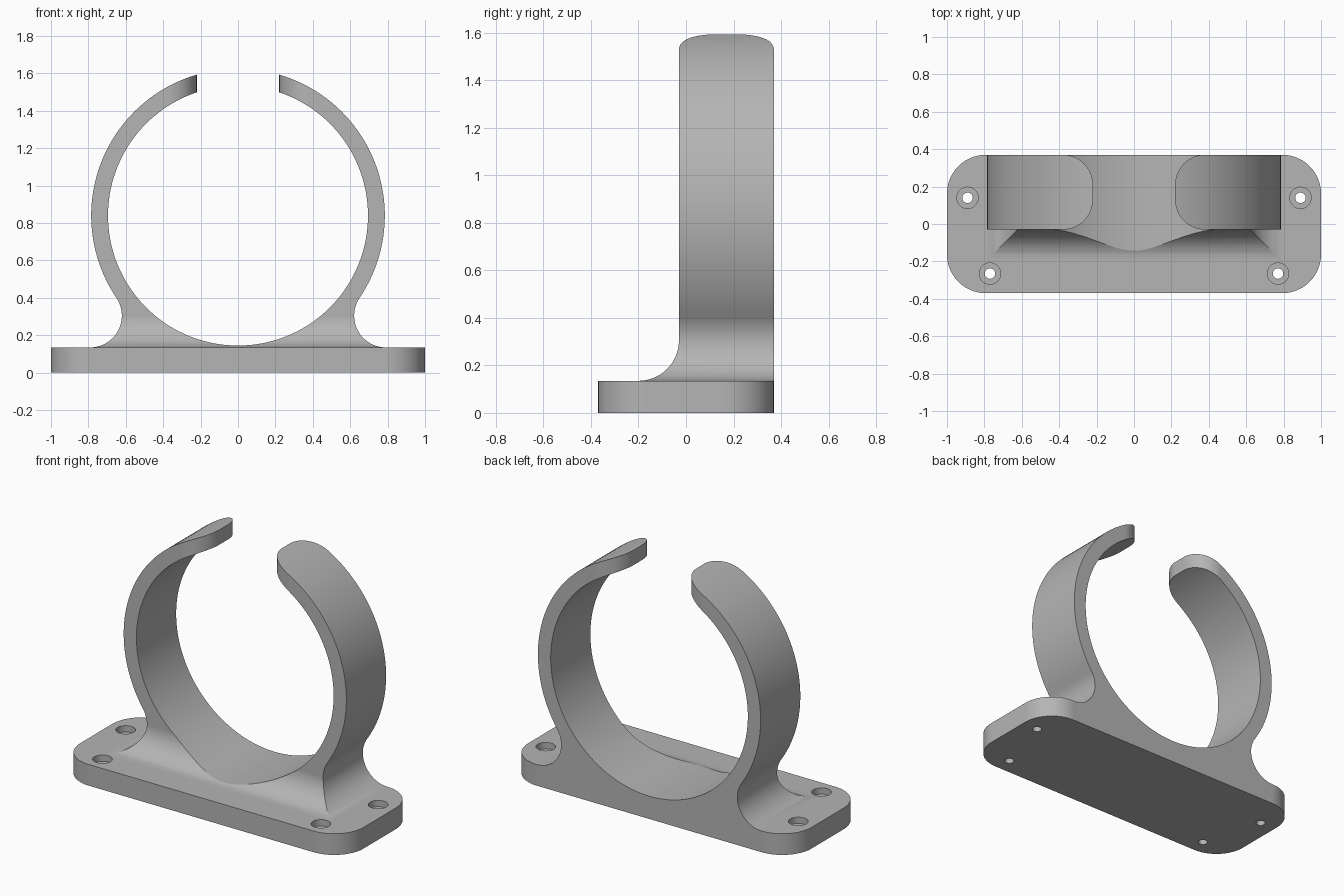
import bpy, bmesh
from math import cos, sin, radians, degrees, atan2, sqrt

cube = bpy.data.objects.get("Cube")
if cube:
    bpy.data.objects.remove(cube, do_unlink=True)

grey = bpy.data.materials.new("plain grey")
grey.use_nodes = True
colour = (0.46, 0.46, 0.46, 1)
grey.diffuse_color = colour
grey.node_tree.nodes["Principled BSDF"].inputs["Base Color"].default_value = colour


def arc(cx, cy, r, start, end, n):
    """Points on an arc, angles in degrees."""
    angles = [radians(start + (end - start) * i / n) for i in range(n + 1)]
    return [(cx + r * cos(a), cy + r * sin(a)) for a in angles]


def mirror(points):
    return points + [(-x, y) for x, y in reversed(points)]


def prism(name, points, axis, low, high):
    """Extrude an outline along the x, y or z axis."""
    def place(p, d):
        return {"x": (d, *p), "y": (p[0], d, p[1]), "z": (*p, d)}[axis]
    bm = bmesh.new()
    ends = [[bm.verts.new(place(p, d)) for p in points] for d in (low, high)]
    bm.faces.new(ends[0])
    bm.faces.new(ends[1])
    for i in range(len(points)):
        j = (i + 1) % len(points)
        bm.faces.new((ends[0][i], ends[0][j], ends[1][j], ends[1][i]))
    bmesh.ops.recalc_face_normals(bm, faces=bm.faces)
    mesh = bpy.data.meshes.new(name)
    bm.to_mesh(mesh)
    bm.free()
    mesh.materials.append(grey)
    obj = bpy.data.objects.new(name, mesh)
    bpy.context.collection.objects.link(obj)
    return obj


def combine(target, tool, operation):
    """Apply a boolean and discard the tool."""
    tool.hide_render = True
    mod = target.modifiers.new(operation, "BOOLEAN")
    mod.operation, mod.solver, mod.object = operation, "EXACT", tool
    bpy.context.view_layer.objects.active = target
    bpy.ops.object.modifier_apply(modifier=mod.name)
    bpy.data.objects.remove(tool, do_unlink=True)


# Main dimensions
ring_z, outer, inner = 0.84, 0.785, 0.695
base_top, back, front = 0.135, 0.37, -0.03
fillet = 0.17
fillet_z = base_top + fillet
fillet_x = sqrt((outer + fillet) ** 2 - (ring_z - fillet_z) ** 2)
tangent = degrees(atan2(ring_z - fillet_z, fillet_x))

# Clamp silhouette: flared foot blending into the ring
half = [(fillet_x, 0.05)]
half += arc(fillet_x, fillet_z, fillet, -90, -180 - tangent, 20)
half += arc(0, ring_z, outer, -tangent, 89, 48)[1:]
clamp = prism("ring_clamp", mirror(half), "y", -0.4, 0.5)

# Side silhouette with the curved front of the foot
side = [(back, 0.05), (back, 1.8), (front, 1.8)]
side += arc(front - fillet, fillet_z, fillet, 0, -90, 20)
side += [(front - fillet, 0.05)]
combine(clamp, prism("side_shape", side, "x", -1.2, 1.2), "INTERSECT")

# Bore through the ring
bore = prism("bore", arc(0, ring_z, inner, 0, 357.5, 143), "y", -0.6, 0.6)
combine(clamp, bore, "DIFFERENCE")

# Opening at the top with rounded finger tips
gap, tip = 0.22, 0.16
edge = [(gap + tip, back + 0.2)]
edge += arc(gap + tip, back - tip, tip, 90, 180, 16)
edge += arc(gap + tip, front + tip, tip, 180, 270, 16)
edge += [(gap + tip, front - 0.2)]
combine(clamp, prism("gap", mirror(edge), "z", 1.1, 2), "DIFFERENCE")

# Base plate with rounded corners
r = 0.208
corner = arc(1 - r, r - back, r, -90, 0, 20) + arc(1 - r, back - r, r, 0, 90, 20)
plate = prism("mounting_bracket", mirror(corner), "z", 0, base_top)
combine(plate, clamp, "UNION")

# Counterbored screw holes
for x, y in ((0.89, 0.14), (0.77, -0.265)):
    for sign in (1, -1):
        for radius, low in ((0.028, -0.1), (0.057, 0.095)):
            circle = arc(sign * x, y, radius, 0, 348.75, 31)
            combine(plate, prism("screw_hole", circle, "z", low, base_top + 0.03), "DIFFERENCE")

# Smooth curved surfaces and keep crisp edges
bpy.ops.object.select_all(action="DESELECT")
plate.select_set(True)
bpy.context.view_layer.objects.active = plate
bpy.ops.object.shade_smooth_by_angle(angle=radians(20))
weighted = plate.modifiers.new("weighted_normals", "WEIGHTED_NORMAL")
weighted.keep_sharp = True
